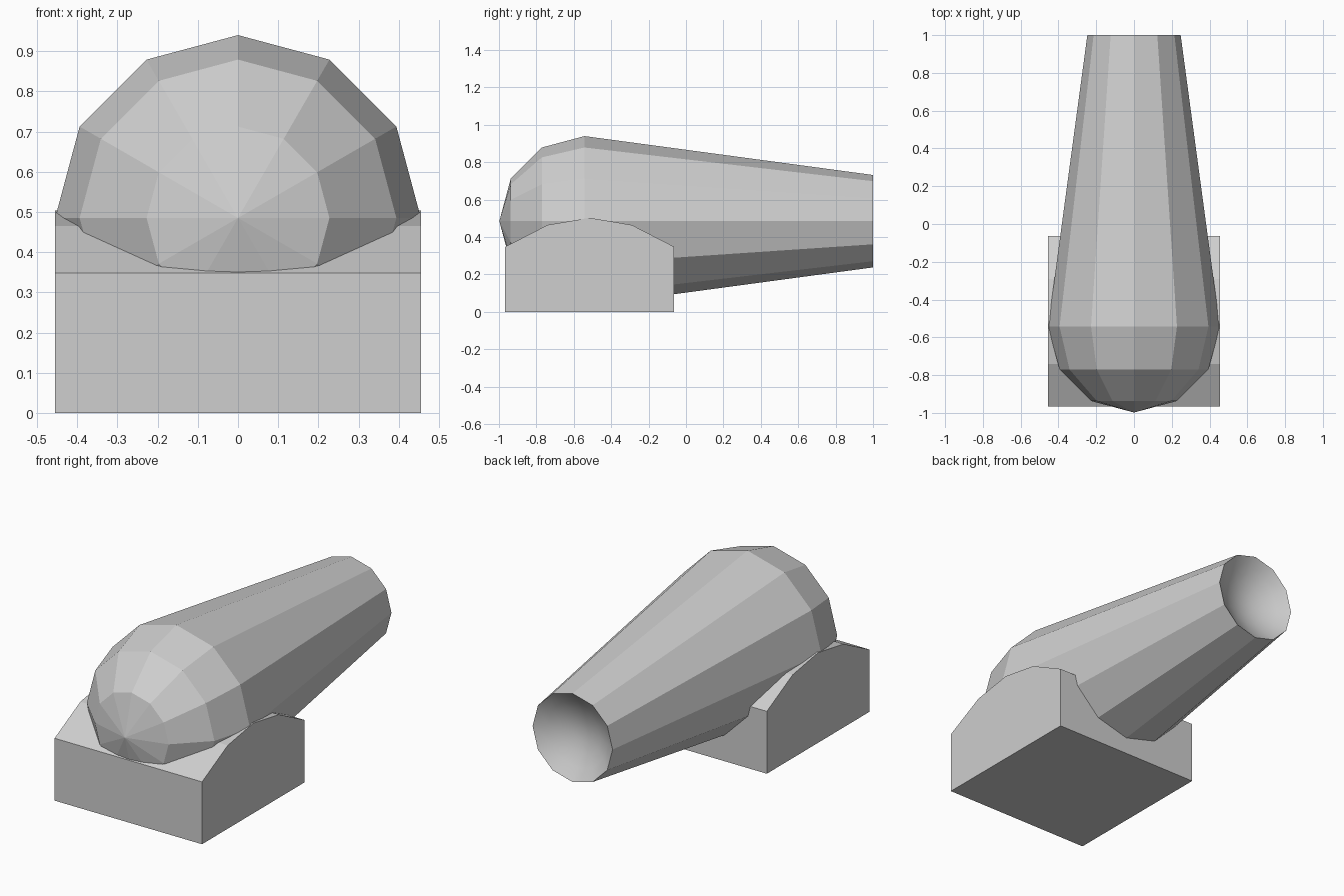
import bpy, bmesh, math

if "Cube" in bpy.data.objects:
    bpy.data.objects.remove(bpy.data.objects["Cube"])

SIDES = 12
R, TIP_R = 0.455, 0.247      # breech and muzzle radius
CY, CZ = -0.543, 0.485       # centre of the breech dome

grey = bpy.data.materials.new("light_grey")
grey.diffuse_color = (0.62, 0.62, 0.62, 1)
grey.use_nodes = True
grey.node_tree.nodes["Principled BSDF"].inputs["Base Color"].default_value = grey.diffuse_color


def finish(bm, name):
    me = bpy.data.meshes.new(name)
    bm.to_mesh(me)
    bm.free()
    me.materials.append(grey)
    ob = bpy.data.objects.new(name, me)
    bpy.context.collection.objects.link(ob)
    return ob


def ring(bm, y, r):
    angles = [2 * math.pi * i / SIDES for i in range(SIDES)]
    return [bm.verts.new((r * math.cos(a), y, CZ + r * math.sin(a))) for a in angles]


def lathe(name, profile, smooth=False):
    """Spin (y, radius) points about the barrel axis, starting from a pole."""
    bm = bmesh.new()
    pole = bm.verts.new((0, profile[0][0], CZ))
    rings = [ring(bm, y, r) for y, r in profile[1:]]
    for i in range(SIDES):
        j = (i + 1) % SIDES
        bm.faces.new((pole, rings[0][i], rings[0][j]))
        for a, b in zip(rings, rings[1:]):
            bm.faces.new((a[i], b[i], b[j], a[j]))
    for f in bm.faces:
        f.smooth = smooth
    return finish(bm, name)


# Barrel: faceted half-sphere breech with a long tapering tube
dome = [(CY - R * math.cos(t), R * math.sin(t))
        for t in (math.radians(d) for d in (0, 30, 60, 90))]
lathe("barrel", dome + [(1.0, TIP_R)])

# Muzzle: smooth shallow hollow closing the open end, facing +y
DEPTH = 0.10
hollow = [(1.0 - DEPTH * (1 - k * k), TIP_R * k) for k in (0, 0.25, 0.5, 0.75, 1)]
muzzle = lathe("muzzle_hollow", hollow, smooth=True)
if muzzle.data.polygons[0].normal.y < 0:
    muzzle.data.flip_normals()
barrel = bpy.data.objects["barrel"]
if barrel.data.polygons[0].normal.y > 0:
    barrel.data.flip_normals()

# Base: block with an arched top, extruded across x
arch = [(-0.967, 0.0), (-0.967, 0.348), (-0.74, 0.465), (-0.515, 0.503),
        (-0.29, 0.465), (-0.063, 0.348), (-0.063, 0.0)]
bm = bmesh.new()
left = bm.faces.new([bm.verts.new((-R, y, z)) for y, z in arch])
out = bmesh.ops.extrude_face_region(bm, geom=[left], use_keep_orig=True)
bmesh.ops.translate(bm, vec=(2 * R, 0, 0),
                    verts=[v for v in out["geom"] if isinstance(v, bmesh.types.BMVert)])
bmesh.ops.recalc_face_normals(bm, faces=bm.faces[:])
finish(bm, "base")
